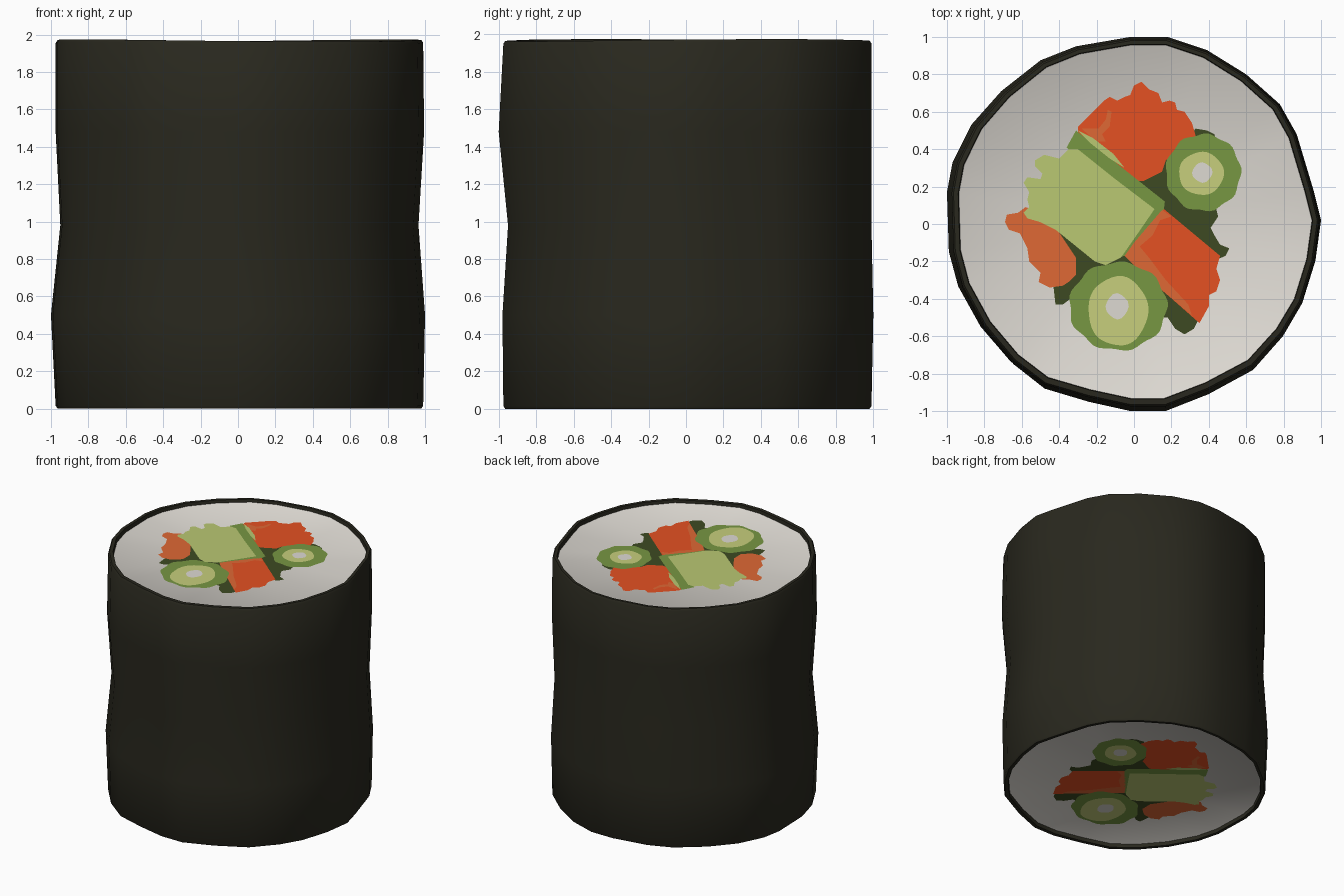
import bpy, bmesh, math

if "Cube" in bpy.data.objects:
    bpy.data.objects.remove(bpy.data.objects["Cube"])

def mat(name, rgb):
    m = bpy.data.materials.new(name)
    m.diffuse_color = (*rgb, 1)
    m.use_nodes = True
    m.node_tree.nodes["Principled BSDF"].inputs["Base Color"].default_value = m.diffuse_color
    return m

SEAWEED = mat("seaweed", (0.022, 0.021, 0.013))
RICE = mat("rice_white", (0.73, 0.70, 0.65))
LEAF = mat("dark_leaf", (0.047, 0.068, 0.016))
ORANGE = mat("carrot_orange", (0.78, 0.083, 0.016))
PALE_ORANGE = mat("pale_orange", (0.74, 0.14, 0.035))
GREEN = mat("skin_green", (0.185, 0.31, 0.055))
LIME = mat("avocado_lime", (0.49, 0.58, 0.17))
FLESH = mat("cucumber_flesh", (0.57, 0.62, 0.20))

def add_object(name, bm, material, recalc=True):
    if recalc:
        bmesh.ops.recalc_face_normals(bm, faces=bm.faces)
    me = bpy.data.meshes.new(name)
    bm.to_mesh(me)
    bm.free()
    me.materials.append(material)
    ob = bpy.data.objects.new(name, me)
    bpy.context.collection.objects.link(ob)
    return ob

# slightly irregular outline of the roll
OUTLINE = [(1, .02), (.96, .18), (.87, .48), (.78, .64), (.6, .8), (.39, .93),
           (.18, 1), (-.02, 1), (-.31, .95), (-.5, .875), (-.71, .71), (-.87, .53),
           (-.97, .33), (-1, .17), (-.99, -.15), (-.94, -.34), (-.82, -.56),
           (-.66, -.75), (-.49, -.88), (-.25, -.95), (-.02, -1), (.17, -1),
           (.4, -.91), (.64, -.78), (.8, -.6), (.9, -.43), (.97, -.2)]
TOP, BOTTOM = 1.934, 0.034     # recessed rice levels

def ring(bm, z, left, right, front, back, wave=0.0):
    out = []
    for x, y in OUTLINE:
        a = math.atan2(y, x)
        dz = wave * math.sin(2 * a + 0.6)
        out.append(bm.verts.new((x * (right if x > 0 else left),
                                 y * (back if y > 0 else front), z + dz)))
    return out

def bridge(bm, a, b):
    n = len(a)
    for i in range(n):
        bm.faces.new((a[i], a[(i + 1) % n], b[(i + 1) % n], b[i]))

# seaweed wrapper: waisted skin, thin rim turned in at both ends
LEVELS = [(BOTTOM + .01, .935, .95, .93, .955, 0), (0.0, .94, .955, .935, .96, 0),
          (0.0, .965, .98, .965, .98, 0), (0.015, .975, .99, .975, .99, 0),
          (0.5, 1, 1, .98, 1, 0), (0.98, .95, .965, .95, .99, 0),
          (1.48, .975, .995, 1, .99, 0), (1.952, .975, .99, .975, .99, .006),
          (1.968, .965, .98, .965, .98, .006), (1.968, .94, .955, .935, .96, .006),
          (TOP - .01, .935, .95, .93, .955, 0)]
bm = bmesh.new()
rings = [ring(bm, *lv) for lv in LEVELS]
for a, b in zip(rings, rings[1:]):
    bridge(bm, a, b)
wrapper = add_object("seaweed_wrapper", bm, SEAWEED)
bpy.context.view_layer.objects.active = wrapper
wrapper.select_set(True)
bpy.ops.object.shade_smooth_by_angle(angle=math.radians(35))

# rice: softly dished, smooth shaded disc sunk into each cut end
for name, z, s in (("top", TOP, 1), ("bottom", BOTTOM, -1)):
    bm = bmesh.new()
    centre = bm.verts.new((0, 0, z))
    flat = ring(bm, z, .930, .945, .925, .950)
    lip = ring(bm, z + s * .007, .94, .955, .935, .96)
    n = len(flat)
    for i in range(n):
        j = (i + 1) % n
        bm.faces.new((centre, flat[i], flat[j]))
        bm.faces.new((flat[i], lip[i], lip[j], flat[j]))
    if s < 0:
        bmesh.ops.reverse_faces(bm, faces=bm.faces)
    for f in bm.faces:
        f.smooth = True
    add_object("rice_" + name, bm, RICE, recalc=False)

# fillings: paper-thin inlays on both cut ends, higher layers lie on top
def plate(name, pts, layer, material):
    t = 0.0009 * layer
    area = sum(p[0] * q[1] - q[0] * p[1] for p, q in zip(pts, pts[1:] + pts[:1]))
    if area < 0:
        pts = pts[::-1]
    bm = bmesh.new()
    caps = [bm.faces.new([bm.verts.new((x, y, TOP + t)) for x, y in pts]),
            bm.faces.new([bm.verts.new((x, y, BOTTOM - t)) for x, y in pts[::-1]])]
    bm.normal_update()
    bmesh.ops.triangulate(bm, faces=caps, ngon_method='EAR_CLIP')
    add_object(name, bm, material, recalc=False)

def blob(cx, cy, rx, ry, wobble, lobes, n=54):
    pts = []
    for i in range(n):
        a = 2 * math.pi * i / n
        k = 1 + wobble * math.sin(lobes * a + 1)
        pts.append((cx + rx * k * math.cos(a), cy + ry * k * math.sin(a)))
    return pts

plate("dark_leaf", [
    (.33, .51), (.39, .5), (.43, .48), (.5, .2), (.44, .08), (.45, .04), (.41, -.02),
    (.43, -.06), (.46, -.11), (.51, -.13), (.49, -.17), (.42, -.2), (.34, -.52),
    (.32, -.56), (.27, -.59), (.22, -.56), (.18, -.5), (-.1, -.5), (-.34, -.4),
    (-.38, -.43), (-.42, -.43), (-.43, -.34), (-.4, -.2), (-.4, 0), (-.1, .1),
    (.02, .26), (.2, .36)], 1, LEAF)

plate("carrot_back", [
    (-.3, .52), (-.16, .66), (-.13, .68), (-.09, .66), (-.05, .68), (-.02, .69),
    (0, .74), (.04, .76), (.08, .72), (.13, .70), (.15, .65), (.19, .66), (.22, .65),
    (.23, .61), (.27, .6), (.31, .54), (.33, .47), (.17, .34), (.15, .28), (.05, .23),
    (-.02, .23), (-.3, .45)], 2, ORANGE)
plate("carrot_back_streak", [
    (-.28, .51), (-.19, .51), (-.15, .56), (-.14, .61), (-.12, .6), (-.13, .52),
    (-.17, .48), (-.15, .44), (-.2, .44)], 3, PALE_ORANGE)

plate("carrot_right", [
    (.16, .08), (.46, -.17), (.44, -.24), (.46, -.3), (.44, -.36), (.4, -.38),
    (.4, -.44), (.35, -.53), (.18, -.38), (0, -.22), (-.05, -.17), (0, -.1)], 2, ORANGE)
plate("carrot_right_streak", [
    (-.05, -.17), (0, -.1), (.15, .075), (.2, .04), (.14, .02), (.1, -.06),
    (.03, -.12), (.08, -.18), (.17, -.3), (.29, -.43), (.31, -.49),
    (.15, -.355), (0, -.22)], 3, PALE_ORANGE)

plate("carrot_left", [
    (-.69, .01), (-.68, .05), (-.62, .06), (-.58, .09), (-.55, .08), (-.45, .03),
    (-.31, -.18), (-.31, -.27), (-.35, -.31), (-.38, -.33), (-.45, -.34),
    (-.51, -.31), (-.5, -.26), (-.56, -.2), (-.57, -.13), (-.61, -.05),
    (-.67, -.03)], 2, PALE_ORANGE)

plate("avocado_skin", [
    (-.36, .41), (-.31, .5), (-.1, .33), (.165, .12), (.16, .08), (0, -.11),
    (-.05, -.17), (-.15, -.2), (-.1, .1)], 3, GREEN)
plate("avocado", [
    (-.35, .4), (-.4, .35), (-.44, .36), (-.48, .37), (-.53, .34), (-.53, .31),
    (-.49, .27), (-.5, .24), (-.57, .25), (-.59, .22), (-.56, .17), (-.57, .13),
    (-.56, .09), (-.59, .06), (-.57, .03), (-.5, .01), (-.42, -.03), (-.21, -.2),
    (-.15, -.22), (-.07, -.18), (0, -.08), (.11, .08), (-.1, .24), (-.3, .4)],
    4, LIME)
plate("avocado_streak", [
    (-.3, .5), (-.22, .46), (-.11, .375), (-.05, .3), (-.13, .35), (-.23, .43)],
    4, LIME)

# cucumber slices: skin, flesh, pale centre
for name, skin, flesh, core in (
        ("back", (.37, .275, .2, .205), (.36, .27, .12, .115), (.365, .275, .053, .053)),
        ("front", (-.085, -.44, .26, .235), (-.085, -.465, .16, .185), (-.09, -.44, .06, .068))):
    plate("cucumber_skin_" + name, blob(*skin, .03, 9), 4, GREEN)
    plate("cucumber_flesh_" + name, blob(*flesh, .02, 5), 5, FLESH)
    plate("cucumber_core_" + name, blob(*core, .05, 4, 16), 6, RICE)
